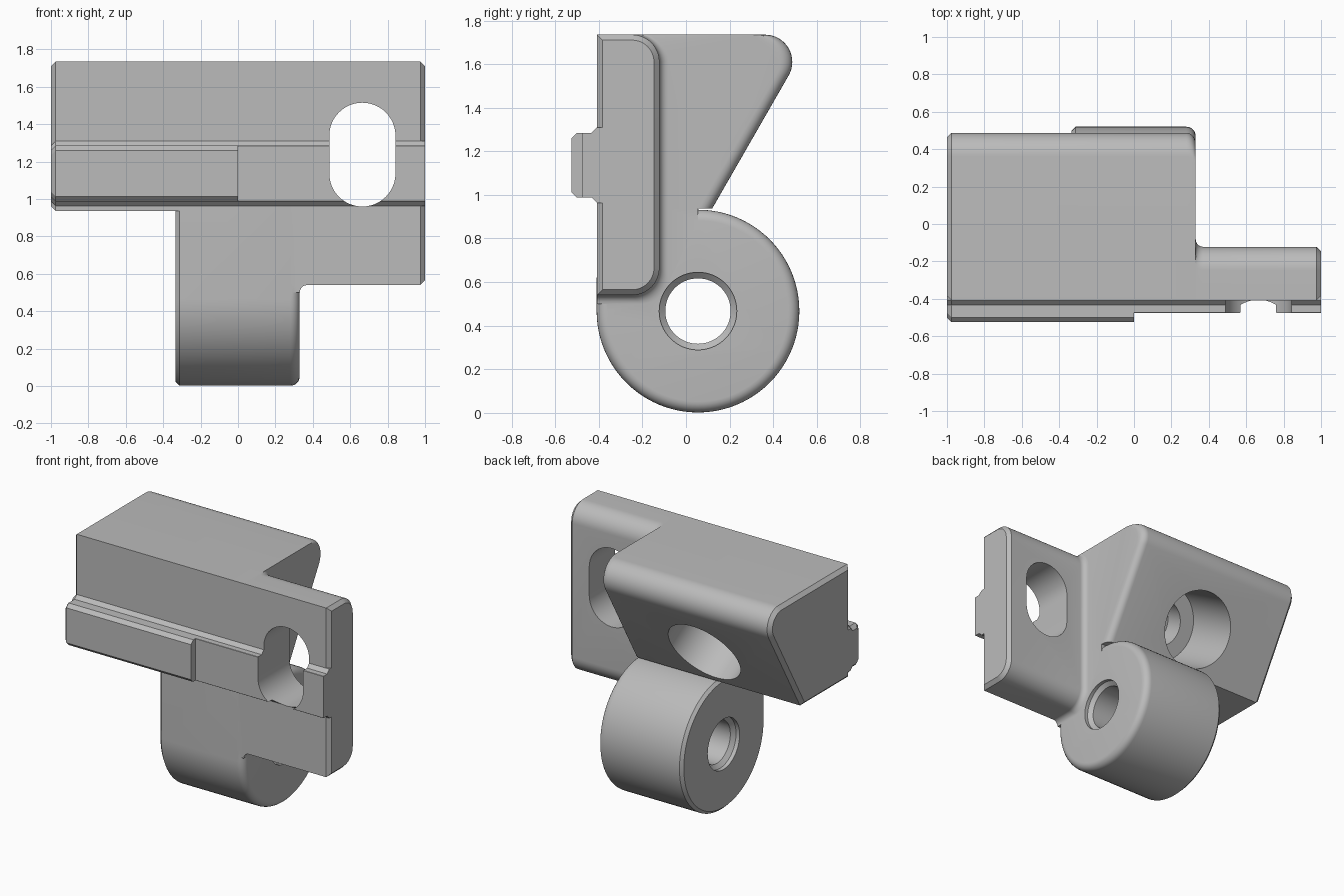
import bpy, bmesh, math
from math import sin, cos, radians, pi
from mathutils import Vector, Matrix

if "Cube" in bpy.data.objects:
    bpy.data.objects.remove(bpy.data.objects["Cube"])

grey = bpy.data.materials.new("light_grey")
grey.use_nodes = True
grey.diffuse_color = (0.5, 0.5, 0.5, 1)
grey.node_tree.nodes["Principled BSDF"].inputs["Base Color"].default_value = (0.5, 0.5, 0.5, 1)

FRONT, TOP = -0.408, 1.735


def loft(name, layers, matrix=Matrix()):
    """Solid through (x, [(y, z), ...]) sections with equal point counts."""
    bm = bmesh.new()
    rings = [[bm.verts.new((x, y, z)) for y, z in pts] for x, pts in layers]
    for a, b in zip(rings, rings[1:]):
        for i in range(len(a)):
            j = (i + 1) % len(a)
            bm.faces.new((a[i], a[j], b[j], b[i]))
    bm.faces.new(rings[0])
    bm.faces.new(rings[-1])
    bm.transform(matrix)
    bmesh.ops.recalc_face_normals(bm, faces=bm.faces)
    mesh = bpy.data.meshes.new(name)
    bm.to_mesh(mesh)
    bm.free()
    mesh.materials.append(grey)
    obj = bpy.data.objects.new(name, mesh)
    bpy.context.collection.objects.link(obj)
    return obj


def arc(cy, cz, r, a0, a1, n=12):
    return [(cy + r * cos(radians(a0 + (a1 - a0) * i / n)),
             cz + r * sin(radians(a0 + (a1 - a0) * i / n))) for i in range(n + 1)]


def circle(r, cy=0, cz=0, n=64):
    return arc(cy, cz, r, 0, 360, n)[:-1]


def body_section(d, e=0.0):
    """Wedge section: d moves the sloped side in, e moves the other sides in."""
    r = 0.125 - e
    cz = TOP - e - r
    cy = (-r - d - 0.366 + 0.5 * cz) / 0.866
    zb = 0.937 + e
    return [(FRONT + e, zb), (FRONT + e, TOP - e)] + arc(cy, cz, r, 90, -30, 16) + \
           [(0.12 + 0.577 * e - d / 0.866, zb)]


def plate_section(d, e=0.0):
    """Plate section: d moves back and bottom in, e moves front and top in."""
    back, bottom, r = -0.122 - d, 0.54 + d, 0.125 - max(d, 0)
    return [(FRONT + e, bottom), (FRONT + e, TOP - e)] + \
        arc(back - r, TOP - e - r, r, 90, 0) + arc(back - r, bottom + r, r, 0, -90)


def barrel_section(d):
    """Round barrel section with a flat front running up into the body."""
    return arc(0.055, 0.467, 0.465 - d, 180, 450, 72) + [(0.055, 1.0), (FRONT + d, 1.0)]


def rail_section(depth, chamfer, e=0.0):
    y, hi, lo = depth + e, 1.285 - e, 0.988 + e
    return [(-0.3, 1.31 - e), (FRONT, 1.31 - e), (FRONT - 0.025, hi), (y + chamfer, hi),
            (y, hi - chamfer), (y, lo + chamfer), (y + chamfer, lo),
            (FRONT - 0.025, lo), (FRONT, 0.963 + e), (-0.3, 0.963 + e)]


steps = [radians(15 * i) for i in range(7)]
R = 0.05    # rounded right edge
F = 0.04    # inner fillet next to the plate

body = loft("mounting_bracket",
            [(-1, body_section(0.025, 0.025)), (-0.975, body_section(0))] +
            [(0.33 - R + R * sin(t), body_section(R * (1 - cos(t)))) for t in steps])
barrel = loft("barrel",
              [(-0.333, barrel_section(0.02)), (-0.313, barrel_section(0))] +
              [(0.33 - R + R * sin(t), barrel_section(R * (1 - cos(t)))) for t in steps])
plate = loft("side_plate",
             [(0.25, plate_section(-F))] +
             [(0.33 + F - F * cos(t), plate_section(-F * (1 - sin(t)))) for t in steps] +
             [(0.975, plate_section(0)), (1, plate_section(0.025, 0.025))])
rail_high = loft("raised_rail", [(-1, rail_section(-0.525, 0.025, 0.025)),
                                 (-0.975, rail_section(-0.525, 0.025)),
                                 (0, rail_section(-0.525, 0.025))])
rail_low = loft("low_rail", [(-0.05, rail_section(-0.475, 0.002)),
                             (1, rail_section(-0.475, 0.002))])

# Cutters: pivot hole, slot and stepped screw hole
pivot = loft("pivot_cutter", [(x, circle(r, 0.055, 0.467)) for x, r in
             ((-0.4, 0.178), (-0.305, 0.178), (-0.28, 0.15),
              (0.28, 0.15), (0.305, 0.178), (0.4, 0.178))])
slot_pts = arc(-0.665, 1.338, 0.177, 0, 180, 24) + arc(-0.665, 1.137, 0.177, 180, 360, 24)
slot = loft("slot_cutter", [(-0.7, slot_pts), (0.1, slot_pts)], Matrix.Rotation(pi / 2, 4, 'Z'))
inward = Vector((0, -0.866, 0.5)).normalized()
aim = Matrix.Translation((-0.333, 0.272, 1.2)) @ \
    Vector((1, 0, 0)).rotation_difference(inward).to_matrix().to_4x4()
screw = loft("screw_cutter", [(-0.3, circle(0.267)), (0.45, circle(0.267)),
                              (0.45, circle(0.16)), (0.6, circle(0.16))], aim)

# Join the parts and cut the holes
bpy.context.view_layer.objects.active = body
for part, op in ((barrel, 'UNION'), (plate, 'UNION'), (rail_low, 'UNION'), (rail_high, 'UNION'),
                 (pivot, 'DIFFERENCE'), (slot, 'DIFFERENCE'), (screw, 'DIFFERENCE')):
    mod = body.modifiers.new(part.name, 'BOOLEAN')
    mod.operation = op
    mod.solver = 'EXACT'
    mod.object = part
    bpy.ops.object.modifier_apply(modifier=mod.name)
    bpy.data.objects.remove(part)

# Smooth shading with crisp edges
for o in bpy.context.selected_objects:
    o.select_set(False)
body.select_set(True)
bpy.ops.object.shade_smooth_by_angle(angle=radians(25))
